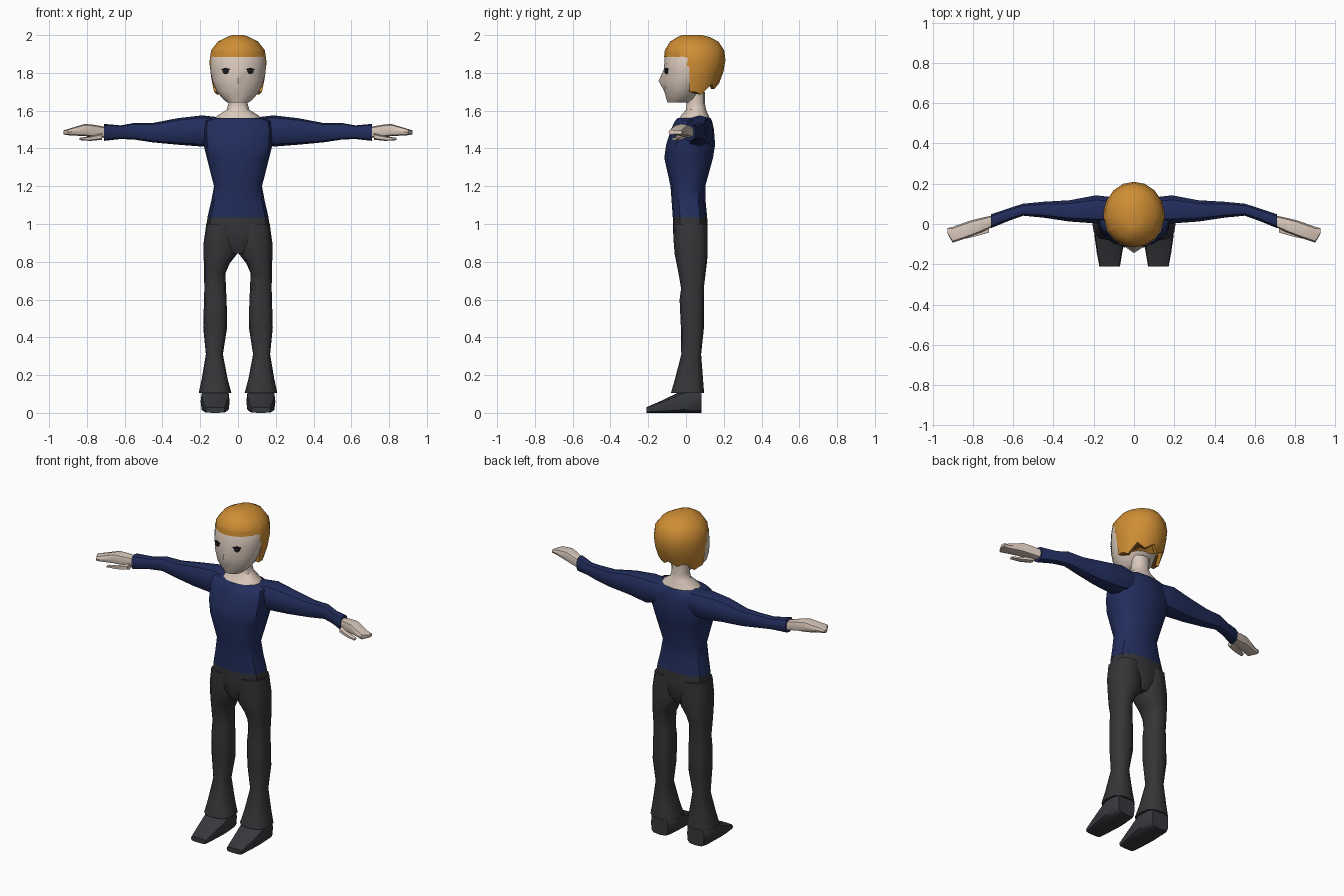
import bpy, bmesh, math
from mathutils import Vector

if "Cube" in bpy.data.objects:
    bpy.data.objects.remove(bpy.data.objects["Cube"], do_unlink=True)


def material(name, rgb):
    m = bpy.data.materials.new(name)
    m.use_nodes = True
    m.diffuse_color = (*rgb, 1)
    m.node_tree.nodes["Principled BSDF"].inputs["Base Color"].default_value = (*rgb, 1)
    return m


skin = material("skin", (0.70, 0.58, 0.50))
hair_orange = material("hair_orange", (0.62, 0.27, 0.035))
navy = material("navy", (0.016, 0.027, 0.11))
charcoal = material("charcoal", (0.036, 0.036, 0.040))
shoe_grey = material("shoe_grey", (0.038, 0.040, 0.045))
eye_black = material("eye_black", (0.01, 0.01, 0.012))


def finish(name, bm, mat, mirror=False, angle=40):
    bmesh.ops.recalc_face_normals(bm, faces=bm.faces)
    mesh = bpy.data.meshes.new(name)
    bm.to_mesh(mesh)
    bm.free()
    mesh.materials.append(mat)
    ob = bpy.data.objects.new(name, mesh)
    bpy.context.collection.objects.link(ob)
    bpy.ops.object.select_all(action="DESELECT")
    ob.select_set(True)
    bpy.context.view_layer.objects.active = ob
    bpy.ops.object.shade_smooth_by_angle(angle=math.radians(angle))
    if mirror:
        ob.modifiers.new("mirror", "MIRROR").use_axis[0] = True
    return ob


def skin_rings(bm, loops):
    rings = [[bm.verts.new(p) for p in loop] for loop in loops]
    n = len(rings[0])
    for low, high in zip(rings, rings[1:]):
        for i in range(n):
            j = (i + 1) % n
            bm.faces.new((low[i], low[j], high[j], high[i]))
    bm.faces.new(rings[0])
    bm.faces.new(rings[-1])
    return rings


def bend(v, power):
    return math.copysign(abs(v) ** (2 / power), v)


def loft(axis, sections, n=12, power=2.5):
    """Each section: position along axis, then low and high limits on the other two axes."""
    loops = []
    for t, a0, a1, b0, b1 in sections:
        loop = []
        for i in range(n):
            ang = math.tau * i / n
            p = [(a0 + a1) / 2 + (a1 - a0) / 2 * bend(math.sin(ang), power),
                 (b0 + b1) / 2 - (b1 - b0) / 2 * bend(math.cos(ang), power)]
            p.insert(axis, t)
            loop.append(p)
        loops.append(loop)
    bm = bmesh.new()
    return bm, skin_rings(bm, loops)


def centred(rows):
    return [(z, -w, w, y0, y1) for z, w, y0, y1 in rows]


# Shirt body
bm, _ = loft(2, centred([
    (1.035, .162, -.07, .112), (1.12, .142, -.076, .104), (1.2, .127, -.082, .102),
    (1.35, .165, -.115, .143), (1.42, .182, -.105, .154), (1.5, .187, -.08, .148),
    (1.545, .18, -.058, .138), (1.56, .13, -.045, .13)]))
finish("shirt_body", bm, navy)

# Sleeves
bm, _ = loft(0, [
    (.1, .0, .135, 1.43, 1.565), (.19, .0, .145, 1.41, 1.575), (.32, .01, .12, 1.42, 1.56),
    (.45, .03, .112, 1.432, 1.535), (.55, .04, .102, 1.447, 1.535),
    (.62, .015, .08, 1.45, 1.522), (.71, -.022, .05, 1.44, 1.53)], 10)
finish("sleeve", bm, navy, True)

# Hands and thumbs
bm, _ = loft(0, [
    (.69, -.008, .045, 1.455, 1.512), (.76, -.042, .03, 1.46, 1.525),
    (.81, -.062, .018, 1.465, 1.53), (.9, -.093, -.014, 1.47, 1.503),
    (.925, -.05, -.02, 1.475, 1.495)], 8, 3)
finish("hand", bm, skin, True)
bm, _ = loft(0, [
    (.72, -.045, .0, 1.446, 1.48), (.78, -.062, -.025, 1.44, 1.465),
    (.84, -.075, -.05, 1.444, 1.456)], 6)
finish("thumb", bm, skin, True)

# Pelvis and trouser legs
bm, _ = loft(2, centred([
    (.845, .05, -.045, .09), (.9, .13, -.064, .112),
    (.97, .172, -.069, .115), (1.04, .16, -.07, .112)]))
finish("pelvis", bm, charcoal)
bm, _ = loft(2, [
    (.105, .035, .208, -.08, .096), (.18, .055, .192, -.058, .09), (.31, .08, .17, -.025, .08),
    (.45, .058, .184, -.027, .095), (.6, .06, .18, -.034, .096), (.66, .064, .178, -.026, .094),
    (.74, .066, .18, -.04, .104), (.79, .045, .181, -.05, .11), (.84, .006, .182, -.06, .115),
    (.9, .002, .182, -.065, .115), (1.0, .002, .168, -.068, .112)], 12, 2.6)
finish("trouser_leg", bm, charcoal, True)

# Shoes
bm, _ = loft(1, [
    (-.21, .07, .172, 0, .03), (-.14, .058, .185, 0, .06), (-.06, .046, .196, 0, .098),
    (-.02, .044, .198, 0, .12), (.05, .05, .195, 0, .125), (.082, .065, .18, 0, .12)], 12, 4)
finish("shoe", bm, shoe_grey, True)

# Neck and collar skin
bm, _ = loft(2, centred([
    (1.545, .125, -.045, .128), (1.572, .112, -.028, .122), (1.605, .06, .0, .106),
    (1.64, .05, .003, .1), (1.7, .055, .003, .1)]), 12, 2.2)
finish("neck", bm, skin)

# Head, with the nose pulled out of one ring
bm, rings = loft(2, centred([
    (1.642, .055, -.097, .02), (1.66, .078, -.103, .05), (1.7, .112, -.114, .08),
    (1.757, .136, -.118, .12), (1.82, .147, -.117, .15), (1.88, .147, -.113, .16),
    (1.94, .115, -.085, .15)]), 16, 2)
min(rings[3], key=lambda v: v.co.y).co.y = -.145
finish("head", bm, skin)

# Eyes: thin tilted plates on the face
for part, size, lift in (("eye", (.017, .016), 0), ("eyelash", (.024, .004), .009)):
    bm = bmesh.new()
    loops = []
    for depth in (.0045, -.0045):
        loops.append([])
        for i in range(10):
            a = math.tau * i / 10
            local = Vector((size[0] * math.cos(a), -depth, size[1] * math.sin(a) + lift))
            c, s = math.cos(math.radians(22)), math.sin(math.radians(22))
            loops[-1].append((.066 + c * local.x - s * local.y,
                              -.1045 + s * local.x + c * local.y, 1.81 + local.z))
    skin_rings(bm, loops)
    finish(part, bm, eye_black, True)

# Hair: cap profile (height, half width, front, back) and a stepped lower edge by angle
cap = [(1.685, .125, -.085, .14), (1.77, .142, -.11, .19), (1.86, .153, -.119, .21),
       (1.92, .143, -.112, .202), (1.965, .108, -.085, .172), (1.99, .06, -.045, .125),
       (2.0, .03, -.02, .085)]
edge = [(0, 1.885), (20, 1.885), (40, 1.885), (58, 1.885), (61, 1.79), (81, 1.8),
        (84, 1.7), (100, 1.7), (117, 1.685), (138, 1.74), (160, 1.715), (180, 1.745)]
columns = edge + [(360 - a, z) for a, z in reversed(edge[1:-1])]


def cap_point(angle, z, shrink=1):
    for low, high in zip(cap, cap[1:]):
        if z <= high[0]:
            break
    f = (z - low[0]) / (high[0] - low[0])
    w, y0, y1 = (p + (q - p) * f for p, q in zip(low[1:], high[1:]))
    a = math.radians(angle)
    return (w * shrink * math.sin(a),
            (y0 + y1) / 2 - (y1 - y0) / 2 * shrink * math.cos(a), z)


loops = [[cap_point(a, z, .85) for a, z in columns]]
for level in (0, .35, .7):
    loops.append([cap_point(a, z + (1.92 - z) * level) for a, z in columns])
for row in cap[3:]:
    loops.append([cap_point(a, row[0]) for a, z in columns])
bm = bmesh.new()
skin_rings(bm, loops)
finish("hair", bm, hair_orange)
